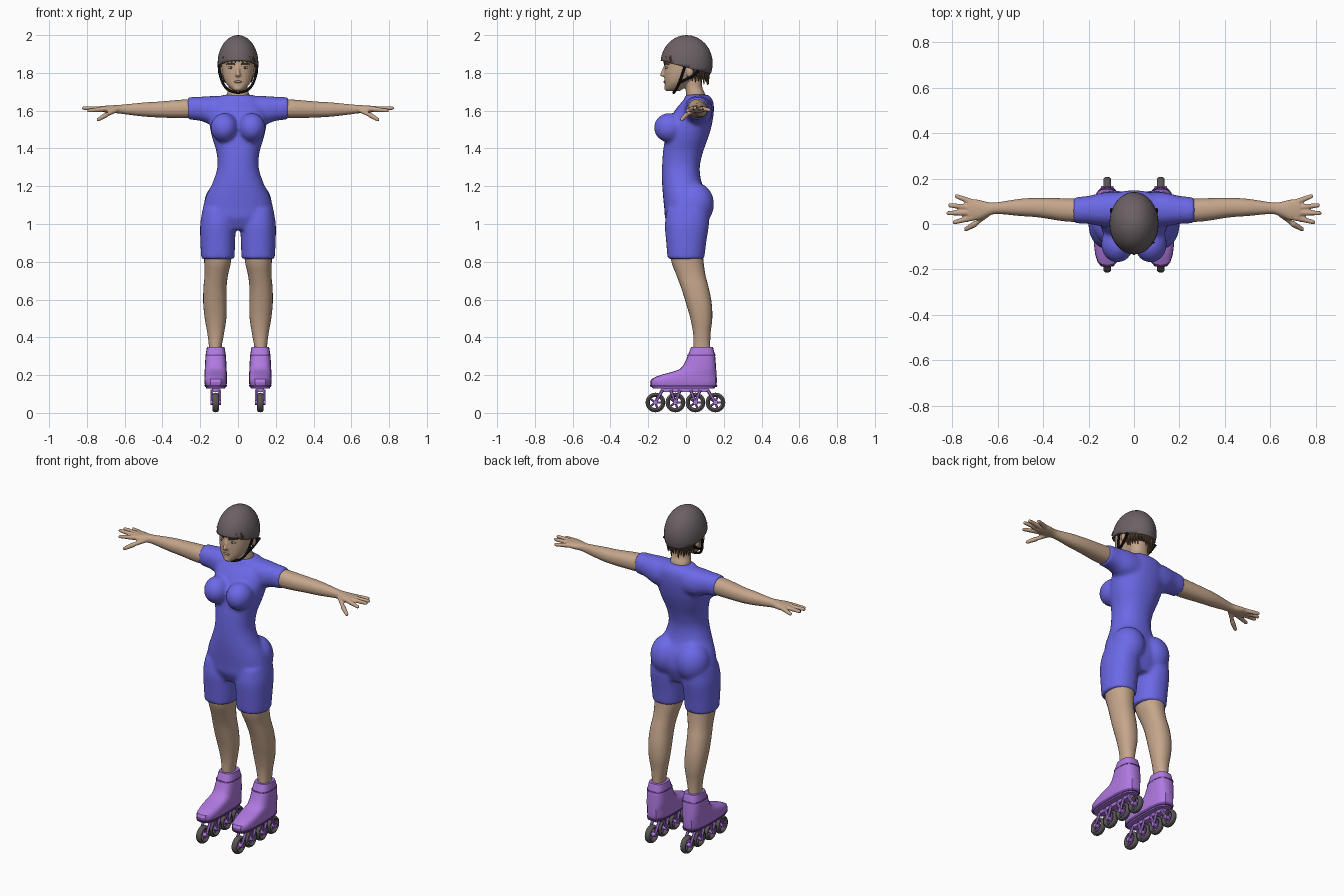
import bpy, bmesh, math, random
from mathutils import Matrix, Vector

random.seed(3)
cube = bpy.data.objects.get("Cube")
if cube:
    bpy.data.objects.remove(cube)


def material(name, r, g, b):
    m = bpy.data.materials.new(name)
    m.use_nodes = True
    m.diffuse_color = (r, g, b, 1)
    bsdf = m.node_tree.nodes["Principled BSDF"]
    bsdf.inputs["Base Color"].default_value = (r, g, b, 1)
    bsdf.inputs["Roughness"].default_value = 0.7
    return m


BLUE = material("suit blue", 0.15, 0.14, 0.8)
SKIN = material("skin", 0.56, 0.38, 0.26)
PURPLE = material("boot purple", 0.43, 0.19, 0.75)
TRIM = material("dark purple", 0.18, 0.07, 0.34)
SHELL = material("helmet grey", 0.15, 0.12, 0.13)
RUBBER = material("wheel grey", 0.1, 0.09, 0.09)
HAIR = material("hair brown", 0.12, 0.07, 0.04)
BLACK = material("strap black", 0.004, 0.004, 0.004)
EYE = material("eye grey", 0.42, 0.38, 0.38)
LIP = material("lip rose", 0.42, 0.24, 0.2)


def finish(name, bm, mat, mirror=False, voxel=0, relax=4, sharp=35):
    bmesh.ops.recalc_face_normals(bm, faces=bm.faces)
    for f in bm.faces:
        f.smooth = True
    me = bpy.data.meshes.new(name)
    bm.to_mesh(me)
    bm.free()
    me.materials.append(mat)
    me.set_sharp_from_angle(angle=math.radians(sharp))
    ob = bpy.data.objects.new(name, me)
    bpy.context.collection.objects.link(ob)
    if voxel:
        mod = ob.modifiers.new("Blend", "REMESH")
        mod.mode = "VOXEL"
        mod.voxel_size = voxel
        mod.use_smooth_shade = True
        mod = ob.modifiers.new("Relax", "SMOOTH")
        mod.iterations = relax
    if mirror:
        ob.modifiers.new("Mirror", "MIRROR").use_mirror_merge = False
    return ob


def loft(bm, sections, axis="z", power=2.2, sides=28, steps=4, s=1):
    """Sections are (position, centre u, centre v, radius u, radius v)."""
    secs = [Vector(q) for q in sections]
    path = []
    for i in range(len(secs) - 1):
        a, b, c, d = secs[max(i - 1, 0)], secs[i], secs[i + 1], secs[min(i + 2, len(secs) - 1)]
        for k in range(steps):
            t = k / steps
            path.append(b + (c - a) * t / 2 + (a * 2 - b * 5 + c * 4 - d) * t * t / 2
                        + (b * 3 - a - c * 3 + d) * t ** 3 / 2)
    path.append(secs[-1])
    rings = []
    for p, cu, cv, ru, rv in path:
        ring = []
        for k in range(sides):
            ang = math.tau * k / sides
            ca, sa = math.cos(ang), math.sin(ang)
            u = cu + ru * math.copysign(abs(ca) ** (2 / power), ca)
            v = cv + rv * math.copysign(abs(sa) ** (2 / power), sa)
            co = (u * s, v, p) if axis == "z" else (p * s, u, v)
            ring.append(bm.verts.new(co))
        rings.append(ring)
    for r0, r1 in zip(rings, rings[1:]):
        for k in range(sides):
            n = (k + 1) % sides
            bm.faces.new((r0[k], r0[n], r1[n], r1[k]))
    bm.faces.new(rings[0])
    bm.faces.new(rings[-1])


def spans(rows, cx=0):
    """Turn (z, front, back, half width) rows into loft sections."""
    return [(z, cx, (f + b) / 2, w, (b - f) / 2) for z, f, b, w in rows]


def ball(bm, centre, radii, seg=24):
    m = Matrix.Translation(centre) @ Matrix.Diagonal((*radii, 1))
    bmesh.ops.create_uvsphere(bm, u_segments=seg, v_segments=seg // 2, radius=1, matrix=m)


def rod(bm, a, b, r1, r2, seg=12):
    a, b = Vector(a), Vector(b)
    d = b - a
    m = Matrix.Translation((a + b) / 2) @ d.to_track_quat("Z", "Y").to_matrix().to_4x4()
    bmesh.ops.create_cone(bm, cap_ends=True, segments=seg, radius1=r1, radius2=r2, depth=d.length, matrix=m)


def box(bm, centre, size):
    bmesh.ops.create_cube(bm, size=1, matrix=Matrix.Translation(centre) @ Matrix.Diagonal((*size, 1)))


def cord(name, pts, depth, mat, mirror=True):
    cu = bpy.data.curves.new(name, "CURVE")
    cu.dimensions = "3D"
    cu.bevel_depth = depth
    cu.use_fill_caps = True
    sp = cu.splines.new("NURBS")
    sp.points.add(len(pts) - 1)
    for p, co in zip(sp.points, pts):
        p.co = (*co, 1)
    sp.use_endpoint_u = True
    sp.order_u = 3
    cu.materials.append(mat)
    ob = bpy.data.objects.new(name, cu)
    bpy.context.collection.objects.link(ob)
    if mirror:
        ob.modifiers.new("Mirror", "MIRROR")


# One-piece suit: torso, bust, seat, sleeves and shorts blended together
bm = bmesh.new()
loft(bm, spans([(0.97, -0.08, 0.09, 0.13), (1.03, -0.11, 0.115, 0.185), (1.08, -0.115, 0.125, 0.187),
                (1.15, -0.122, 0.115, 0.168), (1.22, -0.127, 0.083, 0.134), (1.3, -0.127, 0.073, 0.11),
                (1.38, -0.122, 0.09, 0.114), (1.45, -0.112, 0.115, 0.135), (1.52, -0.1, 0.136, 0.15),
                (1.6, -0.06, 0.148, 0.152), (1.655, -0.015, 0.142, 0.125), (1.685, 0, 0.115, 0.075)]))
for s in (1, -1):
    ball(bm, (0.073 * s, -0.088, 1.51), (0.072, 0.082, 0.078))
    ball(bm, (0.085 * s, 0.05, 1.105), (0.095, 0.099, 0.115))
    loft(bm, [(0.04, 0.065, 1.6, 0.075, 0.08), (0.13, 0.064, 1.6, 0.075, 0.078),
              (0.2, 0.062, 1.61, 0.062, 0.064), (0.268, 0.06, 1.612, 0.057, 0.059)], "x", s=s)
    loft(bm, spans([(0.815, -0.098, 0.097, 0.088), (0.9, -0.105, 0.107, 0.092),
                    (1.0, -0.112, 0.122, 0.093), (1.08, -0.1, 0.12, 0.08)], 0.107), s=s)
finish("suit", bm, BLUE, voxel=0.01, relax=6)

# Arms with hands
bm = bmesh.new()
loft(bm, [(0.22, 0.06, 1.612, 0.05, 0.05), (0.3, 0.062, 1.609, 0.051, 0.049),
          (0.42, 0.072, 1.606, 0.043, 0.042), (0.5, 0.073, 1.606, 0.038, 0.037),
          (0.6, 0.07, 1.607, 0.026, 0.026), (0.64, 0.066, 1.608, 0.03, 0.022),
          (0.69, 0.062, 1.608, 0.046, 0.019), (0.73, 0.064, 1.61, 0.045, 0.014)], "x")
for root, tip in (((0.71, 0.028, 1.608), (0.79, 0.008, 1.6)), ((0.72, 0.05, 1.61), (0.817, 0.048, 1.614)),
                  ((0.72, 0.073, 1.61), (0.81, 0.082, 1.612)), ((0.71, 0.095, 1.608), (0.78, 0.122, 1.604)),
                  ((0.645, 0.045, 1.604), (0.7, 0, 1.576)), ((0.7, 0, 1.576), (0.74, -0.023, 1.553))):
    rod(bm, root, tip, 0.014, 0.01)
    ball(bm, root, (0.014,) * 3, 12)
    ball(bm, tip, (0.01,) * 3, 12)
finish("arms", bm, SKIN, mirror=True, voxel=0.005, relax=3)

# Bare legs
bm = bmesh.new()
loft(bm, [(0.28, 0.12, 0.085, 0.034, 0.044), (0.35, 0.12, 0.084, 0.034, 0.044),
          (0.42, 0.118, 0.084, 0.044, 0.046), (0.5, 0.119, 0.081, 0.057, 0.058),
          (0.58, 0.122, 0.068, 0.062, 0.068), (0.66, 0.122, 0.048, 0.061, 0.073),
          (0.73, 0.115, 0.026, 0.062, 0.077), (0.8, 0.108, 0.008, 0.071, 0.085),
          (0.88, 0.107, 0, 0.075, 0.087)])
finish("legs", bm, SKIN, mirror=True)

# Head, neck, nose and ears
bm = bmesh.new()
loft(bm, spans([(1.703, -0.105, -0.035, 0.02), (1.72, -0.112, -0.01, 0.043), (1.75, -0.113, 0.025, 0.067),
                (1.79, -0.115, 0.075, 0.082), (1.84, -0.114, 0.108, 0.089), (1.9, -0.11, 0.11, 0.089),
                (1.95, -0.07, 0.08, 0.06)]))
loft(bm, spans([(1.63, 0.0, 0.105, 0.06), (1.69, 0.0, 0.1, 0.058), (1.73, -0.005, 0.085, 0.05),
                (1.81, -0.02, 0.09, 0.052)]))
ball(bm, (0, -0.118, 1.791), (0.014, 0.02, 0.012))
rod(bm, (0, -0.108, 1.84), (0, -0.125, 1.793), 0.008, 0.011)
ball(bm, (0, -0.096, 1.718), (0.024, 0.02, 0.015))
for s in (1, -1):
    ball(bm, (0.089 * s, 0.02, 1.805), (0.013, 0.02, 0.03))
finish("head", bm, SKIN, voxel=0.005, relax=3)

# Face details
bm = bmesh.new()
ball(bm, (0.036, -0.096, 1.828), (0.017, 0.013, 0.008))
finish("eyes", bm, EYE, mirror=True)
bm = bmesh.new()
ball(bm, (0.036, -0.105, 1.828), (0.007, 0.006, 0.007), 12)
finish("irises", bm, HAIR, mirror=True)
cord("eyebrows", [(0.016, -0.113, 1.846), (0.036, -0.109, 1.852), (0.06, -0.088, 1.846)], 0.004, HAIR)
bm = bmesh.new()
ball(bm, (0, -0.109, 1.753), (0.021, 0.01, 0.007))
finish("lips", bm, LIP)

# Hair below the helmet: cap, ragged neckline and fringe
bm = bmesh.new()
ball(bm, (0, 0.025, 1.835), (0.092, 0.1, 0.07))
for k in range(17):
    a = math.pi * k / 16
    x, y = 0.085 * math.cos(a), 0.03 + 0.085 * math.sin(a)
    rod(bm, (x, y, 1.83), (x * 0.85, y + 0.005, 1.765 - random.uniform(0, 0.03)), 0.016, 0.002, 8)
for k in range(9):
    x = -0.072 + 0.018 * k
    y = -0.118 * math.sqrt(1 - (x / 0.1) ** 2)
    rod(bm, (x, y, 1.885), (x * 1.15 + 0.008, y, 1.86 - random.uniform(0, 0.012)), 0.011, 0.002, 8)
finish("hair", bm, HAIR)

# Helmet shell with slanted rim
bm = bmesh.new()
ball(bm, (0, 0.003, 1.85), (0.108, 0.138, 0.15), 40)
bmesh.ops.bisect_plane(bm, geom=bm.verts[:] + bm.edges[:] + bm.faces[:], plane_co=(0, -0.135, 1.865),
                       plane_no=(0, 0.26, 1), clear_inner=True)
helmet = finish("helmet", bm, SHELL)
mod = helmet.modifiers.new("Thickness", "SOLIDIFY")
mod.thickness = 0.01

# Chin straps
cord("front_strap", [(0.101, -0.005, 1.835), (0.097, -0.02, 1.79), (0.075, -0.042, 1.73),
                     (0.04, -0.06, 1.7), (0, -0.066, 1.695)], 0.007, BLACK)
cord("rear_strap", [(0.1, 0.065, 1.81), (0.093, 0.03, 1.775), (0.082, -0.032, 1.75)], 0.007, BLACK)

# Skate boots, soles and cuffs
CX = 0.118
bm = bmesh.new()
loft(bm, spans([(0.13, -0.175, 0.15, 0.05), (0.15, -0.188, 0.162, 0.058), (0.18, -0.182, 0.163, 0.06),
                (0.205, -0.12, 0.162, 0.059), (0.23, -0.035, 0.16, 0.058), (0.27, -0.005, 0.157, 0.056),
                (0.31, 0.012, 0.153, 0.053), (0.35, 0.028, 0.142, 0.046)], CX), power=3, sides=20, steps=2)
finish("boots", bm, PURPLE, mirror=True, sharp=30)
for name, rows in (("soles", [(0.136, -0.186, 0.163, 0.056), (0.148, -0.192, 0.166, 0.06)]),
                   ("cuff_bands", [(0.302, 0.006, 0.157, 0.055), (0.309, 0.008, 0.156, 0.055)])):
    bm = bmesh.new()
    loft(bm, spans(rows, CX), power=3, sides=20, steps=1)
    finish(name, bm, TRIM, mirror=True)

# Wheel frames: top rail with slanted struts to each axle
WHEELS = [-0.162 + 0.106 * k for k in range(4)]
WZ = 0.055
bm = bmesh.new()
box(bm, (CX, -0.005, 0.122), (0.04, 0.25, 0.022))
for y in WHEELS:
    for side in (-0.021, 0.021):
        x = CX + side
        for top in (-0.025, 0.025):
            rod(bm, (x, y, WZ), (x, max(-0.125, min(0.115, y + top)), 0.12), 0.007, 0.009, 6)
finish("skate_frames", bm, PURPLE, mirror=True)

# Wheel hubs with spokes and axles
bm = bmesh.new()
for y in WHEELS:
    rod(bm, (CX - 0.027, y, WZ), (CX + 0.027, y, WZ), 0.012, 0.012, 16)
    for k in range(5):
        a = math.tau * k / 5
        rod(bm, (CX, y, WZ), (CX, y + 0.034 * math.cos(a), WZ + 0.034 * math.sin(a)), 0.006, 0.006, 8)
finish("wheel_hubs", bm, PURPLE, mirror=True)

# Rubber tyres, spun from a rounded section
bm = bmesh.new()
for y in WHEELS:
    ring = [bm.verts.new((CX + 0.017 * math.cos(a), y, WZ + 0.041 + 0.011 * math.sin(a)))
            for a in (math.tau * k / 12 for k in range(12))]
    edges = [bm.edges.new((ring[k - 1], ring[k])) for k in range(12)]
    bmesh.ops.spin(bm, geom=ring + edges, cent=(CX, y, WZ), axis=(1, 0, 0), angle=math.tau,
                   steps=28, use_merge=True)
bmesh.ops.remove_doubles(bm, verts=bm.verts, dist=0.0005)
finish("tyres", bm, RUBBER, mirror=True)
